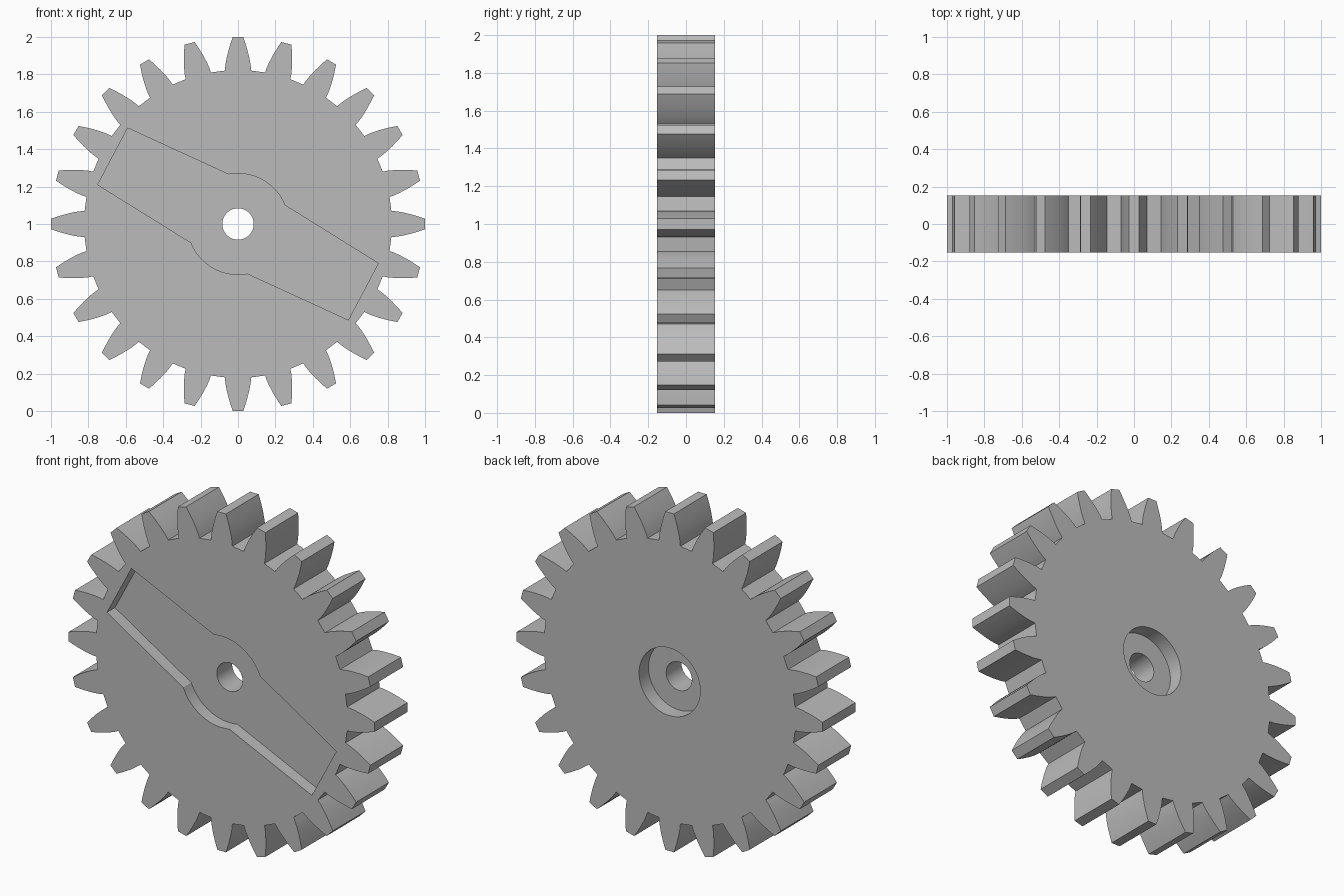
import bpy, bmesh, math

if "Cube" in bpy.data.objects:
    bpy.data.objects.remove(bpy.data.objects["Cube"])

TEETH = 24
HALF = 0.153          # half thickness of the gear
ROOT, TIP = 0.823, 1.0
CENTRE = 1.0          # height of the axle

grey = bpy.data.materials.new("grey plastic")
grey.diffuse_color = (0.5, 0.5, 0.5, 1)
grey.use_nodes = True
grey.node_tree.nodes["Principled BSDF"].inputs["Base Color"].default_value = grey.diffuse_color


def prism(name, outline, y0, y1):
    """Extrude an (x, z) outline around the axle from y0 to y1."""
    bm = bmesh.new()
    face = bm.faces.new([bm.verts.new((x, y0, z + CENTRE)) for x, z in outline])
    made = bmesh.ops.extrude_face_region(bm, geom=[face])["geom"]
    bmesh.ops.translate(bm, vec=(0, y1 - y0, 0),
                        verts=[v for v in made if isinstance(v, bmesh.types.BMVert)])
    bmesh.ops.recalc_face_normals(bm, faces=bm.faces)
    mesh = bpy.data.meshes.new(name)
    bm.to_mesh(mesh)
    bm.free()
    mesh.materials.append(grey)
    obj = bpy.data.objects.new(name, mesh)
    bpy.context.collection.objects.link(obj)
    return obj


def circle(radius, n=64):
    return [(radius * math.cos(2 * math.pi * i / n),
             radius * math.sin(2 * math.pi * i / n)) for i in range(n)]


# One tooth, pointing up: a curved flank and its mirror image
flank = []
for i in range(8):
    t = i / 7
    half_width = 0.07 - 0.042 * t ** 1.5
    r = ROOT + (TIP - ROOT) * t
    flank.append((half_width, math.sqrt(r * r - half_width ** 2) if i == 0 else r))
tooth = [(-x, z) for x, z in flank] + flank[::-1]

# Toothed outline, clockwise
outline = []
for k in range(TEETH):
    a = 2 * math.pi * k / TEETH
    c, s = math.cos(a), math.sin(a)
    outline += [(x * c + z * s, z * c - x * s) for x, z in tooth]
gear = prism("gear", outline, -HALF, HALF)

# Two-armed horn pocket: half the outline, then the same turned half a turn
a0, a1 = math.atan2(0.265, -0.05), math.atan2(0.10, 0.25)
half = [(-0.75, 0.21), (-0.59, 0.513)]
half += [(0.27 * math.cos(a0 + (a1 - a0) * i / 16),
          0.27 * math.sin(a0 + (a1 - a0) * i / 16)) for i in range(17)]
pocket = half + [(-x, -z) for x, z in half]

cutters = [
    prism("horn_pocket_cutter", pocket, -0.3, -HALF + 0.075),
    prism("screw_bore_cutter", circle(0.2), HALF - 0.088, 0.3),
    prism("axle_hole_cutter", circle(0.084), -0.4, 0.4),
]

# Cut the pocket, bore and axle hole
bpy.context.view_layer.objects.active = gear
for cutter in cutters:
    cutter.hide_render = True
    mod = gear.modifiers.new(cutter.name, "BOOLEAN")
    mod.operation = "DIFFERENCE"
    mod.solver = "EXACT"
    mod.object = cutter
    bpy.ops.object.modifier_apply(modifier=mod.name)
    bpy.data.objects.remove(cutter)

# Smooth the flanks and round walls, keep the edges sharp
gear.select_set(True)
bpy.ops.object.shade_smooth_by_angle(angle=math.radians(20))
